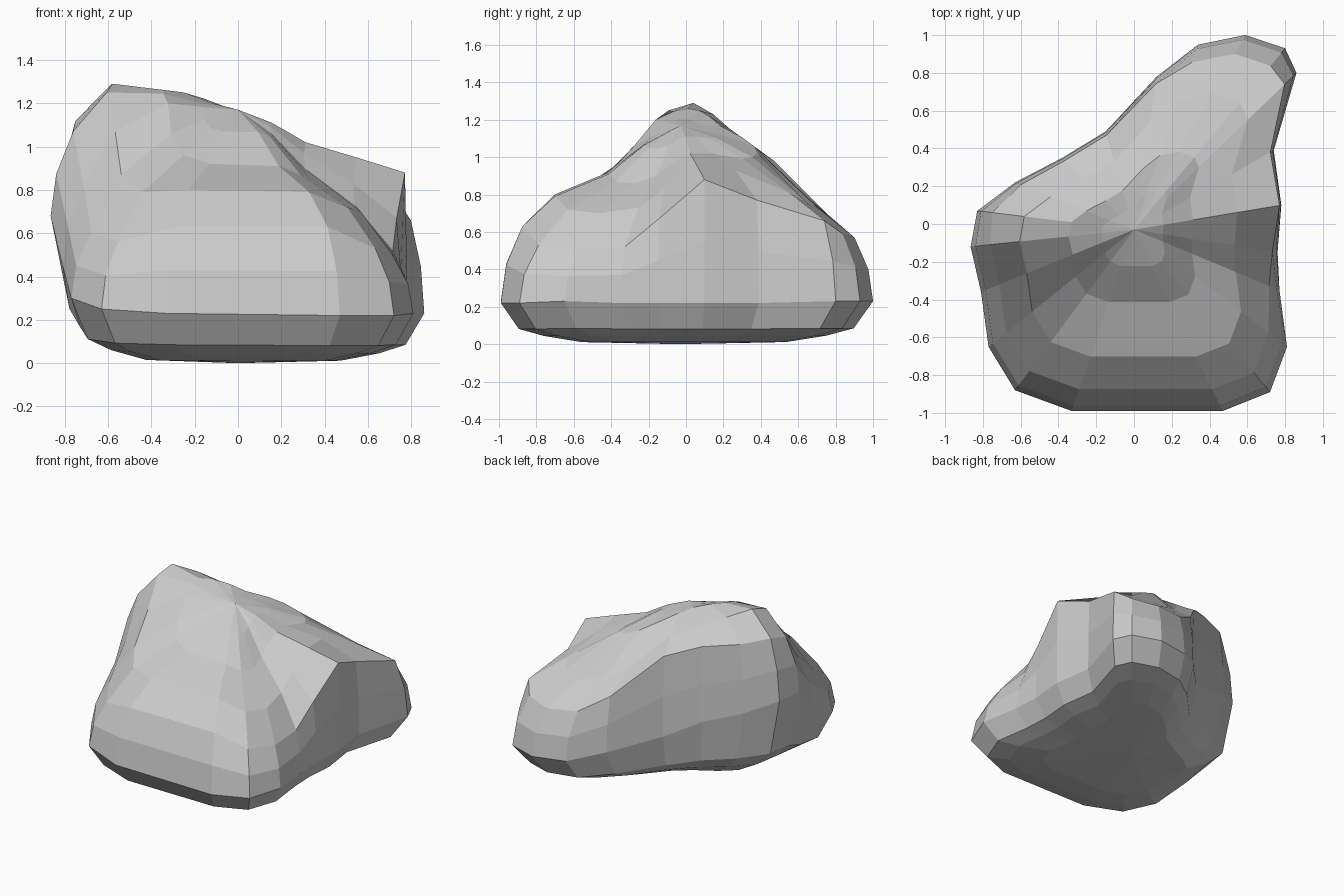
import bpy, bmesh

CENTRE = (0.0, -0.03)
TOP_Z = 1.17

# Boulder outline, counter-clockwise from the front right. Each spoke:
# rim x, rim y, rim z, shoulder inset scale, shoulder z, mid slope z, crown z
SPOKES = [
    (0.47, -0.99, 0.22, 1.0, 0.63, 0.79, 0.91),
    (0.72, -0.89, 0.22, 1.0, 0.53, 0.72, 0.87),
    (0.81, -0.65, 0.23, 1.0, 0.50, 0.70, 0.86),
    (0.77, -0.35, 0.22, 0.6, 0.52, 0.73, 0.90),
    (0.76, -0.15, 0.22, 0.3, 0.67, 0.83, 0.97),
    (0.78, 0.10, 0.22, 0.1, 0.88, 0.95, 1.02),
    (0.74, 0.39, 0.22, 0.2, 0.77, 0.93, 1.02),
    (0.86, 0.80, 0.23, 0.6, 0.66, 0.81, 0.99),
    (0.80, 0.93, 0.23, 0.8, 0.59, 0.76, 1.00),
    (0.59, 1.00, 0.23, 0.8, 0.57, 0.74, 1.02),
    (0.34, 0.95, 0.24, 0.8, 0.59, 0.78, 1.06),
    (0.12, 0.78, 0.30, 0.4, 0.71, 0.87, 1.11),
    (-0.15, 0.49, 0.38, 0.3, 0.98, 1.07, 1.17),
    (-0.38, 0.35, 0.50, 0.3, 1.06, 1.15, 1.22),
    (-0.63, 0.22, 0.58, 0.4, 1.09, 1.23, 1.25),
    (-0.83, 0.07, 0.67, 0.8, 1.12, 1.29, 1.26),
    (-0.865, -0.12, 0.68, 1.0, 1.07, 1.25, 1.245),
    (-0.81, -0.36, 0.45, 1.0, 0.82, 1.07, 1.20),
    (-0.77, -0.65, 0.30, 1.0, 0.60, 0.87, 1.06),
    (-0.63, -0.88, 0.25, 1.0, 0.56, 0.79, 0.96),
    (-0.33, -0.99, 0.23, 1.0, 0.63, 0.80, 0.92),
]


def profile(x, y, rim, s, shoulder, slope, crown):
    """Points of one spoke from the underside, over the rim, to the crown."""
    stations = [
        (0.45, 0.05 * rim), (0.24, 0.20 * rim), (0.10, 0.37 * rim),
        (0.0, rim),
        (0.03 * s, rim + 0.5 * (shoulder - rim)), (0.12 * s, shoulder),
        (0.30, slope), (0.60, crown),
        (0.80, crown + 0.6 * (TOP_Z - crown)),
    ]
    cx, cy = CENTRE
    return [(x + (cx - x) * t, y + (cy - y) * t, z) for t, z in stations]


bm = bmesh.new()
cols = [[bm.verts.new(p) for p in profile(*s)] for s in SPOKES]
bottom = bm.verts.new((*CENTRE, 0.0))
top = bm.verts.new((*CENTRE, TOP_Z))

# Skin neighbouring spokes with quads and close both ends with fans
for i, a in enumerate(cols):
    b = cols[(i + 1) % len(cols)]
    for k in range(len(a) - 1):
        bm.faces.new((a[k], b[k], b[k + 1], a[k + 1]))
    bm.faces.new((b[0], a[0], bottom))
    bm.faces.new((a[-1], b[-1], top))

bmesh.ops.recalc_face_normals(bm, faces=bm.faces)
mesh = bpy.data.meshes.new("boulder")
bm.to_mesh(mesh)
bm.free()
boulder = bpy.data.objects.new("boulder", mesh)
bpy.context.collection.objects.link(boulder)
